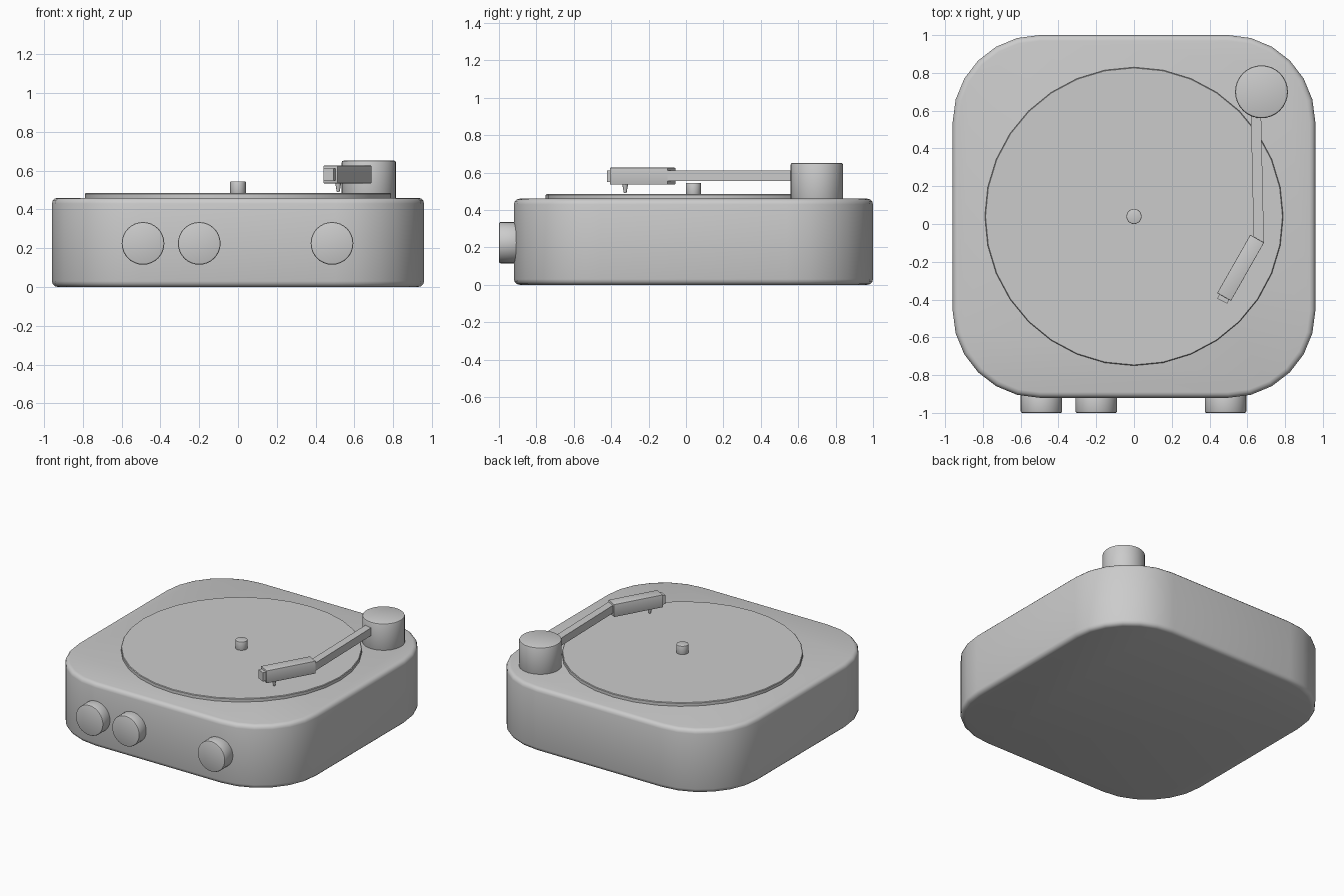
import bpy, bmesh, math
from mathutils import Vector

cube = bpy.data.objects.get("Cube")
if cube:
    bpy.data.objects.remove(cube, do_unlink=True)

grey = bpy.data.materials.new("plain grey")
grey.use_nodes = True
colour = (0.6, 0.6, 0.6, 1)
grey.diffuse_color = colour
grey.node_tree.nodes["Principled BSDF"].inputs["Base Color"].default_value = colour


def prism(name, outline, z0, z1, bevel=0.0, segments=2):
    """Extrude a flat outline between two heights, with rounded rims."""
    bm = bmesh.new()
    base = bm.faces.new([bm.verts.new((x, y, z0)) for x, y in outline])
    top = bmesh.ops.extrude_face_region(bm, geom=[base])["geom"]
    bmesh.ops.translate(bm, vec=(0, 0, z1 - z0),
                        verts=[v for v in top if isinstance(v, bmesh.types.BMVert)])
    bmesh.ops.recalc_face_normals(bm, faces=bm.faces)
    if bevel:
        rims = [e for e in bm.edges if abs(e.verts[0].co.z - e.verts[1].co.z) < 1e-5]
        bmesh.ops.bevel(bm, geom=rims, offset=bevel, segments=segments,
                        profile=0.5, affect='EDGES')
    mesh = bpy.data.meshes.new(name)
    bm.to_mesh(mesh)
    bm.free()
    mesh.materials.append(grey)
    obj = bpy.data.objects.new(name, mesh)
    bpy.context.collection.objects.link(obj)
    bpy.ops.object.select_all(action='DESELECT')
    obj.select_set(True)
    bpy.context.view_layer.objects.active = obj
    bpy.ops.object.shade_smooth_by_angle(angle=math.radians(40))
    return obj


def circle(x, y, r, n=32):
    return [(x + r * math.sin(math.tau * i / n), y + r * math.cos(math.tau * i / n))
            for i in range(n)]


def rounded_square(y, half, r, steps=6):
    points = []
    for quarter, (sx, sy) in enumerate([(1, 1), (-1, 1), (-1, -1), (1, -1)]):
        for i in range(steps + 1):
            a = math.pi / 2 * (quarter + i / steps)
            points.append((sx * (half - r) + r * math.cos(a),
                           y + sy * (half - r) + r * math.sin(a)))
    return points


def bar(name, start, end, width, z0, z1, bevel=0.0):
    """Straight bar seen from above as a strip from start to end."""
    a, b = Vector(start), Vector(end)
    d = (b - a).normalized() * width / 2
    side = Vector((-d.y, d.x))
    return prism(name, [a + side, a - side, b - side, b + side], z0, z1, bevel)


# Body, platter and spindle
prism("body", rounded_square(0.04, 0.96, 0.46), 0, 0.46, 0.03, 3)
prism("platter", circle(0, 0.04, 0.79), 0.45, 0.485, 0.004, 1)
prism("spindle", circle(0, 0.04, 0.04), 0.48, 0.545, 0.004)

# Tone arm
prism("arm_pivot", circle(0.675, 0.70, 0.14), 0.45, 0.652, 0.01)
bar("tone_arm", (0.645, 0.62), (0.661, -0.10), 0.054, 0.555, 0.611)
bar("head_shell", (0.652, -0.078), (0.477, -0.386), 0.084, 0.535, 0.626, 0.003)
bar("finger_tip", (0.485, -0.372), (0.467, -0.408), 0.06, 0.549, 0.612)

# Needle: a short collar narrowing to a point
needle = prism("needle", circle(0.517, -0.325, 0.016, 12), 0.49, 0.54)
for v in needle.data.vertices:
    if v.co.z < 0.5:
        v.co.x += (0.517 - v.co.x) * 0.55
        v.co.y += (-0.325 - v.co.y) * 0.55

# Front knobs
for name, x in (("knob_right", -0.49), ("knob_middle", -0.20), ("knob_left", 0.485)):
    knob = prism(name, circle(0, 0, 0.11), 0, 0.10, 0.008)
    knob.rotation_euler.x = math.pi / 2
    knob.location = (x, -0.90, 0.225)
